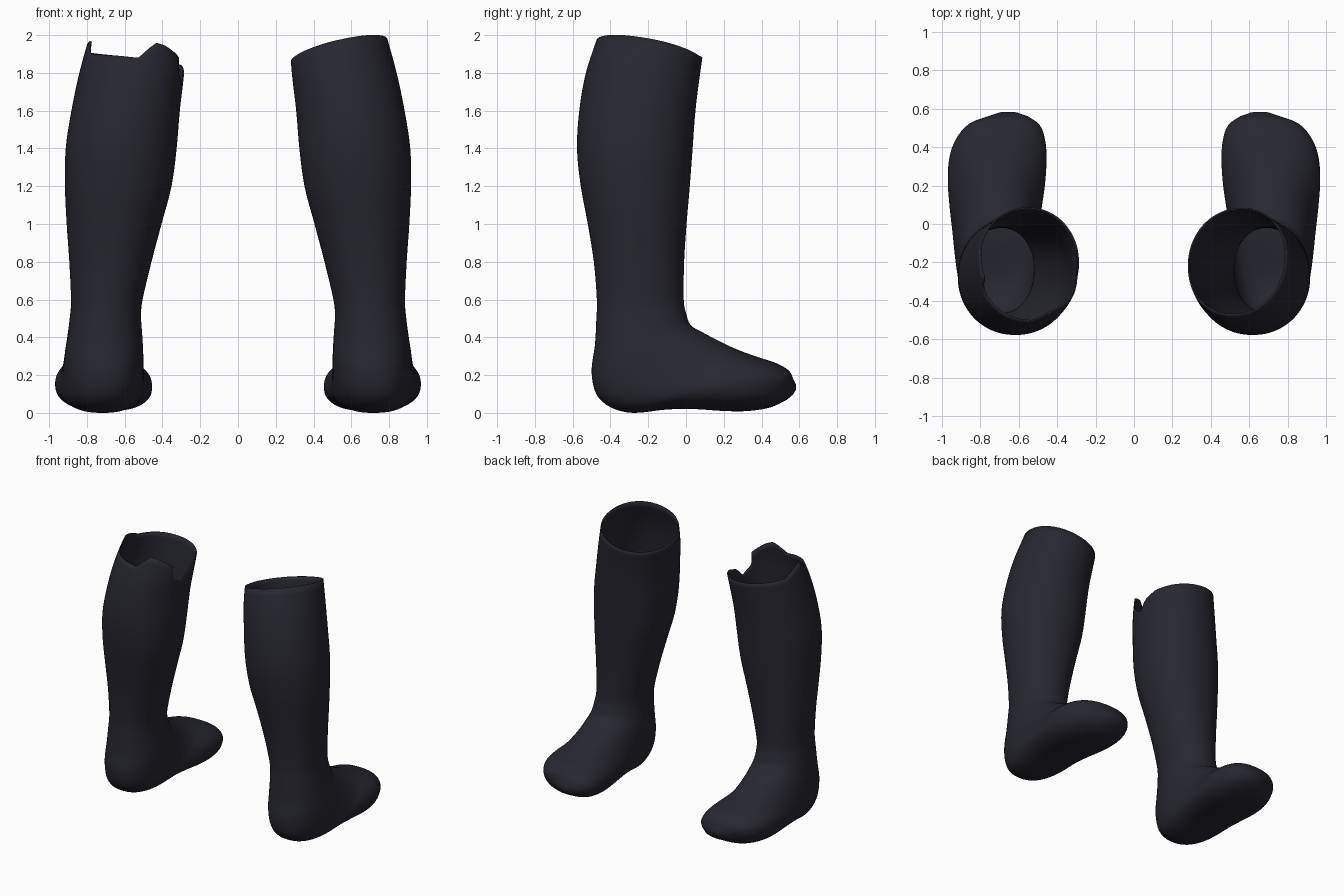
import bpy, bmesh, math

if "Cube" in bpy.data.objects:
    bpy.data.objects.remove(bpy.data.objects["Cube"])

N = 96       # columns around the sock
SUB = 4      # loft steps between key rings

# Key rings: (rear y, rear z, front y, front z, inner x, outer x)
LEG = [(-.465, .105, .27, .785), (-.53, .075, .285, .84), (-.565, .05, .308, .882),
       (-.577, .035, .325, .912), (-.557, .02, .352, .916), (-.52, .003, .405, .907),
       (-.488, -.01, .458, .893), (-.472, -.012, .505, .884)]
ROWS = [(a, 2 - .2 * i, b, 2 - .2 * i, c, d) for i, (a, b, c, d) in enumerate(LEG)]
ROWS += [(-.475, .49, .0, .53, .513, .89),
         (-.482, .36, .025, .465, .507, .902),
         (-.50, .22, .09, .425, .502, .915),
         (-.475, .10, .16, .388, .50, .925),
         (-.40, .03, .23, .353, .498, .935),
         (-.28, .0, .29, .328, .492, .945),
         (-.10, .018, .35, .306, .478, .96),
         (.05, .02, .41, .286, .462, .968),
         (.20, .01, .46, .27, .455, .96),
         (.33, .01, .505, .25, .46, .93),
         (.45, .03, .548, .22, .485, .87),
         (.535, .07, .57, .175, .545, .765)]
LAST = len(ROWS) - 1

# Torn rim: angle (0 = outer side, 90 = shin, 270 = calf) and height
TEAR = [(0, 1.95), (20, 1.91), (60, 1.895), (90, 1.88), (130, 1.86), (160, 1.84),
        (178, 1.80), (186, 1.73), (200, 1.77), (206, 1.79), (209, 1.88), (216, 1.90),
        (236, 1.945), (248, 1.96), (256, 1.93), (266, 1.88), (285, 1.89),
        (325, 1.90), (336, 1.91), (342, 1.975), (350, 1.96), (360, 1.95)]


def ring(t):
    """Smoothly interpolated key ring at position t."""
    i = min(max(int(t), 0), LAST - 1)
    u = t - i
    p1, p2 = ROWS[i], ROWS[i + 1]
    p0 = ROWS[i - 1] if i else [2 * a - b for a, b in zip(p1, p2)]
    p3 = ROWS[i + 2] if i + 2 <= LAST else [2 * b - a for a, b in zip(p1, p2)]
    return [b + .5 * u * (c - a + u * (2 * a - 5 * b + 4 * c - d + u * (3 * (b - c) + d - a)))
            for a, b, c, d in zip(p0, p1, p2, p3)]


def point(t, ang):
    ya, za, yb, zb, x0, x1 = ring(t)
    p = 2.08 + .3 * min(max((t - 7) / 5, 0), 1)   # foot is a little boxier than the leg
    c, s = math.cos(ang), math.sin(ang)
    c = math.copysign(abs(c) ** (2 / p), c)
    s = math.copysign(abs(s) ** (2 / p), s)
    return ((x0 + x1) / 2 + c * (x1 - x0) / 2,
            (ya + yb) / 2 + s * (yb - ya) / 2,
            (za + zb) / 2 + s * (zb - za) / 2)


def whole_rim(ang):
    return 1.92 + .06 * math.cos(ang) - .055 * math.sin(ang)


def torn_rim(ang):
    d = math.degrees(ang)
    for (a, za), (b, zb) in zip(TEAR, TEAR[1:]):
        if a <= d <= b:
            return za + (zb - za) * (d - a) / (b - a)
    return TEAR[0][1]


def make_sock(name, rim, side, mat):
    bm = bmesh.new()
    angs = [2 * math.pi * j / N for j in range(N)]
    grid = []
    # upper leg columns start at the rim height and meet the regular rings at t = 2
    for k in range(8):
        row = []
        for a in angs:
            t0 = (2 - rim(a)) / .2
            row.append(bm.verts.new(point(t0 + (2 - t0) * k / 8, a)))
        grid.append(row)
    for k in range((LAST - 2) * SUB + 1):
        grid.append([bm.verts.new(point(2 + k / SUB, a)) for a in angs])
    for r0, r1 in zip(grid, grid[1:]):
        for j in range(N):
            n = (j + 1) % N
            bm.faces.new((r0[j], r1[j], r1[n], r0[n]))
    # rounded toe end
    mid = (.655, .572, .122)
    half = [bm.verts.new([(v.co[i] * .5 + mid[i] * .5) + (.012 if i == 1 else 0)
                          for i in range(3)]) for v in grid[-1]]
    tip = bm.verts.new((.655, .582, .122))
    for j in range(N):
        n = (j + 1) % N
        bm.faces.new((grid[-1][j], half[j], half[n], grid[-1][n]))
        bm.faces.new((half[j], tip, half[n]))
    for v in bm.verts:
        v.co.x *= side
    if side < 0:
        bmesh.ops.reverse_faces(bm, faces=bm.faces[:])
    me = bpy.data.meshes.new(name)
    bm.to_mesh(me)
    bm.free()
    me.materials.append(mat)
    ob = bpy.data.objects.new(name, me)
    bpy.context.collection.objects.link(ob)
    # thin fabric
    sol = ob.modifiers.new("fabric", 'SOLIDIFY')
    sol.thickness = .008
    sol.offset = -1
    bpy.ops.object.select_all(action='DESELECT')
    ob.select_set(True)
    bpy.context.view_layer.objects.active = ob
    bpy.ops.object.shade_smooth_by_angle(angle=math.radians(50))


fabric = bpy.data.materials.new("dark navy fabric")
fabric.diffuse_color = (.02, .02, .03, 1)
fabric.use_nodes = True
fabric.node_tree.nodes["Principled BSDF"].inputs["Base Color"].default_value = fabric.diffuse_color
make_sock("whole_sock", whole_rim, 1, fabric)
make_sock("torn_sock", torn_rim, -1, fabric)
